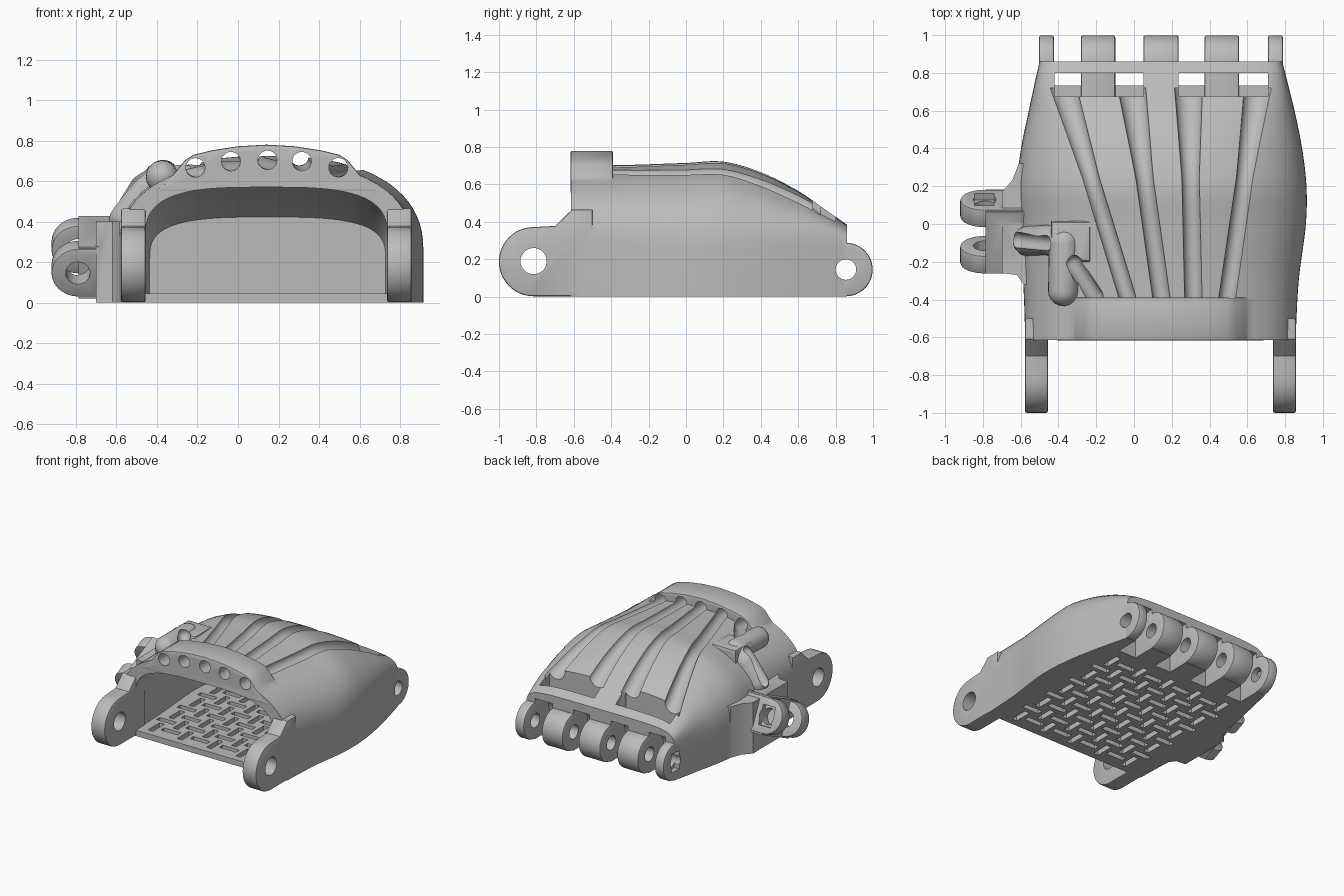
import bpy, bmesh, math
from math import cos, sin, pi, radians
from mathutils import Matrix, Vector

if "Cube" in bpy.data.objects:
    bpy.data.objects.remove(bpy.data.objects["Cube"])

grey = bpy.data.materials.new("matte_grey")
grey.use_nodes = True
COLOUR = (0.5, 0.5, 0.5, 1)
grey.diffuse_color = COLOUR
grey.node_tree.nodes["Principled BSDF"].inputs["Base Color"].default_value = COLOUR


# --- mesh helpers ---
def finish(name, bm):
    if bm.calc_volume(signed=True) < 0:
        bmesh.ops.reverse_faces(bm, faces=bm.faces)
    mesh = bpy.data.meshes.new(name)
    bm.to_mesh(mesh)
    bm.free()
    mesh.materials.append(grey)
    obj = bpy.data.objects.new(name, mesh)
    bpy.context.scene.collection.objects.link(obj)
    return obj


def loft(name, rings, bevel=0, matrix=None):
    """Skin a list of closed rings and cap both ends."""
    bm = bmesh.new()
    loops = [[bm.verts.new(p) for p in ring] for ring in rings]
    caps = [bm.faces.new(loops[0]), bm.faces.new(loops[-1])]
    for a, b in zip(loops, loops[1:]):
        for i in range(len(a)):
            j = (i + 1) % len(a)
            bm.faces.new((a[i], a[j], b[j], b[i]))
    bmesh.ops.recalc_face_normals(bm, faces=bm.faces)
    if bevel:
        edges = list({e for f in caps for e in f.edges})
        bmesh.ops.bevel(bm, geom=edges, offset=bevel, segments=2, profile=0.5, affect='EDGES')
    if matrix:
        bm.transform(matrix)
    return finish(name, bm)


def prism(name, axis, pts, a, b, bevel=0, matrix=None):
    """Extrude a 2D outline along x, y or z from a to b."""
    place = {"x": lambda p, t: (t, p[0], p[1]),
             "y": lambda p, t: (p[0], t, p[1]),
             "z": lambda p, t: (p[0], p[1], t)}[axis]
    return loft(name, [[place(p, t) for p in pts] for t in (a, b)], bevel, matrix)


def arc(cx, cy, r, start, end, n=24):
    return [(cx + r * cos(radians(start + (end - start) * i / n)),
             cy + r * sin(radians(start + (end - start) * i / n))) for i in range(n + 1)]


def disc(cx, cy, r, n=32):
    return arc(cx, cy, r, 0, 360, n)[:-1]


def rect(x0, x1, y0, y1):
    return [(x0, y0), (x1, y0), (x1, y1), (x0, y1)]


def capsule(name, a, b, r):
    """Straight rod with round ends."""
    a, b = Vector(a), Vector(b)
    turn = (b - a).to_track_quat('Z', 'Y').to_matrix().to_4x4()
    ends = [(-sin(e) * r, cos(e) * r) for e in (1.4, 1.0, 0.6, 0.3, 0)]
    length = (b - a).length
    steps = ends + [(length - z, k) for z, k in ends[::-1]]
    return loft(name, [[(x, y, z) for x, y in disc(0, 0, k, 24)] for z, k in steps],
                0, Matrix.Translation(a) @ turn)


def volume(mesh):
    bm = bmesh.new()
    bm.from_mesh(mesh)
    v = bm.calc_volume(signed=True)
    bm.free()
    return v


def combine(obj, op):
    """Boolean a part into the palm, keeping only a result of plausible volume."""
    old, part = volume(palm.data), volume(obj.data)
    for solver in ('MANIFOLD', 'EXACT', 'FLOAT'):
        mod = palm.modifiers.new(obj.name, 'BOOLEAN')
        mod.object, mod.operation, mod.solver = obj, op, solver
        bpy.context.view_layer.update()
        graph = bpy.context.evaluated_depsgraph_get()
        mesh = bpy.data.meshes.new_from_object(palm.evaluated_get(graph))
        palm.modifiers.clear()
        change = (volume(mesh) - old) * (1 if op == 'UNION' else -1)
        if 1e-7 < change < part * 1.01 + 1e-5:
            palm.data = mesh
            break
    bpy.data.objects.remove(obj)


def add(obj):
    combine(obj, 'UNION')


def cut(obj):
    combine(obj, 'DIFFERENCE')


# --- palm shape: y, left edge, right edge, crown height, shoulder height, squareness ---
KEYS = [(-0.615, -0.575, 0.855, 0.70, 0.30, 2.3), (-0.3, -0.587, 0.872, 0.705, 0.28, 2.3),
        (0.0, -0.61, 0.91, 0.715, 0.26, 2.3), (0.2, -0.62, 0.913, 0.722, 0.25, 2.4),
        (0.4, -0.598, 0.89, 0.665, 0.23, 2.6), (0.6, -0.557, 0.85, 0.565, 0.21, 3.2),
        (0.75, -0.525, 0.813, 0.462, 0.2, 4.5), (0.86, -0.50, 0.785, 0.385, 0.19, 6)]


def shape(y):
    y = min(max(y, KEYS[0][0]), KEYS[-1][0])
    i = next((k for k in range(len(KEYS) - 1) if y <= KEYS[k + 1][0]), len(KEYS) - 2)
    slope = lambda k, c: ((KEYS[min(k + 1, len(KEYS) - 1)][c] - KEYS[max(k - 1, 0)][c])
                          / (KEYS[min(k + 1, len(KEYS) - 1)][0] - KEYS[max(k - 1, 0)][0]))
    h = KEYS[i + 1][0] - KEYS[i][0]
    t = (y - KEYS[i][0]) / h
    return [KEYS[i][c] * (1 + 2 * t) * (1 - t) ** 2 + KEYS[i + 1][c] * t * t * (3 - 2 * t)
            + h * (slope(i, c) * t * (1 - t) ** 2 + slope(i + 1, c) * t * t * (t - 1)) for c in range(1, 6)]


def section(y, side=0, roof=0, floor=0, square=None):
    xl, xr, zt, zb, n = shape(y)
    xl, xr, zt, n = xl + side, xr - side, zt - roof, square or n
    c, w = (xl + xr) / 2, (xr - xl) / 2
    pts = [(xr, y, floor)]
    for i in range(41):
        a = pi * i / 40
        k = cos(a)
        pts.append((c + math.copysign(abs(k) ** (2 / n), k) * w, y, zb + (zt - zb) * max(sin(a), 0) ** (2 / n)))
    return pts + [(xl, y, floor)]


def surface(x, y):
    xl, xr, zt, zb, n = shape(y)
    u = min(abs(x - (xl + xr) / 2) / ((xr - xl) / 2), 1)
    return zb + (zt - zb) * (1 - u ** n) ** (1 / n)


def spread(a, b, n):
    return [a + (b - a) * i / n for i in range(n + 1)]


palm = loft("palm_shell", [section(y) for y in spread(-0.615, 0.86, 40)])

# --- raised wrist band ---
half = [(-0.56, 0.55), (-0.50, 0.585), (-0.45, 0.645), (-0.40, 0.705), (-0.36, 0.73),
        (-0.27, 0.752), (-0.14, 0.772), (0, 0.78)]
band = [(0.14 + x, z) for x, z in half] + [(0.14 - x, z) for x, z in half[-2::-1]]
add(prism("wrist_band", "y", band, -0.618, -0.39, 0.01))

# --- thumb cord guide on the shoulder ---
guide = [(-0.375, -0.355, 0.622), (-0.37, -0.1, 0.625), (-0.46, -0.085, 0.56), (-0.56, -0.09, 0.42)]
for a, b in zip(guide, guide[1:]):
    add(capsule("thumb_guide", a, b, 0.08))
add(prism("thumb_guide_pad", "z", rect(-0.44, -0.23, -0.2, 0.015), 0.53, 0.68, 0.02))

# --- flared base of the thumb bracket ---
add(prism("thumb_bracket_base", "z", [(-0.70, -0.26), (-0.70, 0.17), (-0.645, 0.23), (-0.61, 0.32),
                                      (-0.5, 0.32), (-0.5, -0.32), (-0.585, -0.32), (-0.62, -0.27)], 0.001, 0.40))

# --- hollow inside ---
cut(loft("hand_cavity", [section(y, 0.117, 0.13, 0.045, 3.2) for y in [-0.75] + spread(-0.6, 0.62, 24)]))

# --- cord grooves that leave through the band ---
for x0, x1 in [(-0.035, -0.36), (0.145, -0.005), (0.315, 0.29), (0.495, 0.65)]:
    rings = []
    for y in [-0.7] + spread(-0.6, 0.72, 30):
        t = max(0, (y + 0.39) / 1.06)
        x, r = x0 + (x1 - x0) * t, 0.047 + 0.025 * max(0, (t - 0.6) / 0.4)
        rings.append([(p, y, q) for p, q in disc(x, surface(x, y) + 0.004, r, 20)])
    cut(loft("cord_groove", rings))
cut(capsule("thumb_cord_hole", (-0.21, -0.72, 0.665), (-0.21, -0.38, 0.67), 0.047))
cut(capsule("thumb_cord_groove", (-0.21, -0.38, 0.67), (-0.32, -0.21, 0.675), 0.046))
cut(capsule("thumb_cord_outlet", (-0.46, -0.1, 0.635), (-0.62, -0.085, 0.45), 0.042))

# --- slots over the fingers and clearance between the knuckles ---
for x0, x1 in [(-0.42, 0.05), (0.235, 0.71)]:
    cut(prism("finger_slot", "z", rect(x0, x1, 0.675, 0.80), 0.27, 1))
clearance = [(0.68, -0.1)] + arc(0.855, 0.145, 0.175, 180, 0) + [(1.03, -0.1)]
for x0, x1 in [(-0.425, -0.28), (-0.10, 0.05), (0.235, 0.375), (0.555, 0.71)]:
    cut(prism("finger_clearance", "x", clearance, x0, x1))

# --- knuckle lugs ---
lug = arc(0.855, 0.145, 0.143, -90, 90) + [(0.66, 0.288), (0.66, 0.002)]
for x0, x1 in [(-0.503, -0.424), (-0.281, -0.099), (0.049, 0.236), (0.374, 0.556), (0.709, 0.788)]:
    add(prism("knuckle_lug", "x", lug, x0, x1, 0.01))
cut(prism("knuckle_pin_hole", "x", disc(0.855, 0.145, 0.055), -0.7, 1))
cut(prism("knuckle_nut_recess", "x", rect(0.81, 0.90, 0.072, 0.218), -0.6, -0.465))

# --- wrist arms ---
arm = arc(-0.815, 0.187, 0.185, 270, 90) + [(-0.70, 0.378), (-0.61, 0.465), (-0.5, 0.465), (-0.5, 0.002)]
for x0, x1 in [(-0.577, -0.456), (0.736, 0.857)]:
    add(prism("wrist_arm", "x", arm, x0, x1, 0.01))
cut(prism("wrist_pin_hole", "x", disc(-0.815, 0.19, 0.07), -0.7, 1))

# --- tilted thumb hinge ---
tilt = Matrix.Translation((-0.79, -0.04, 0.225)) @ Matrix.Rotation(radians(25), 4, 'X')
add(prism("thumb_bracket", "y", rect(0.003, 0.24, -0.14, 0.14), -0.18, 0.18, 0, tilt))
thumb_lug = arc(0, 0, 0.13, 90, 270) + [(0.2, -0.13), (0.2, 0.13)]
for y in (-0.135, 0.135):
    add(prism("thumb_lug", "y", thumb_lug, y - 0.052, y + 0.052, 0.008, tilt))
    cut(prism("thumb_pin_hole", "y", disc(0, 0, 0.06), y - 0.06, y + 0.06, 0, tilt))
cut(prism("thumb_nut_recess", "y", rect(-0.055, 0.05, -0.075, 0.075), 0.15, 0.3, 0, tilt))

# --- basket-weave vents in the floor ---
bm = bmesh.new()
for i in range(9):
    for j in range(9):
        w, d = (0.145, 0.042) if (i + j) % 2 else (0.042, 0.145)
        place = Matrix.Translation((0.14 + (i - 4) * 0.127, 0.02 + (j - 4) * 0.127, 0.02))
        bmesh.ops.create_cube(bm, size=1, matrix=place @ Matrix.Diagonal((w, d, 0.12, 1)))
cut(finish("floor_vents", bm))

# --- one grey material and smooth shading with sharp edges kept ---
palm.data.materials.clear()
palm.data.materials.append(grey)
for p in palm.data.polygons:
    p.material_index = 0
for obj in bpy.context.selected_objects:
    obj.select_set(False)
bpy.context.view_layer.objects.active = palm
palm.select_set(True)
bpy.ops.object.shade_smooth_by_angle(angle=radians(32))
